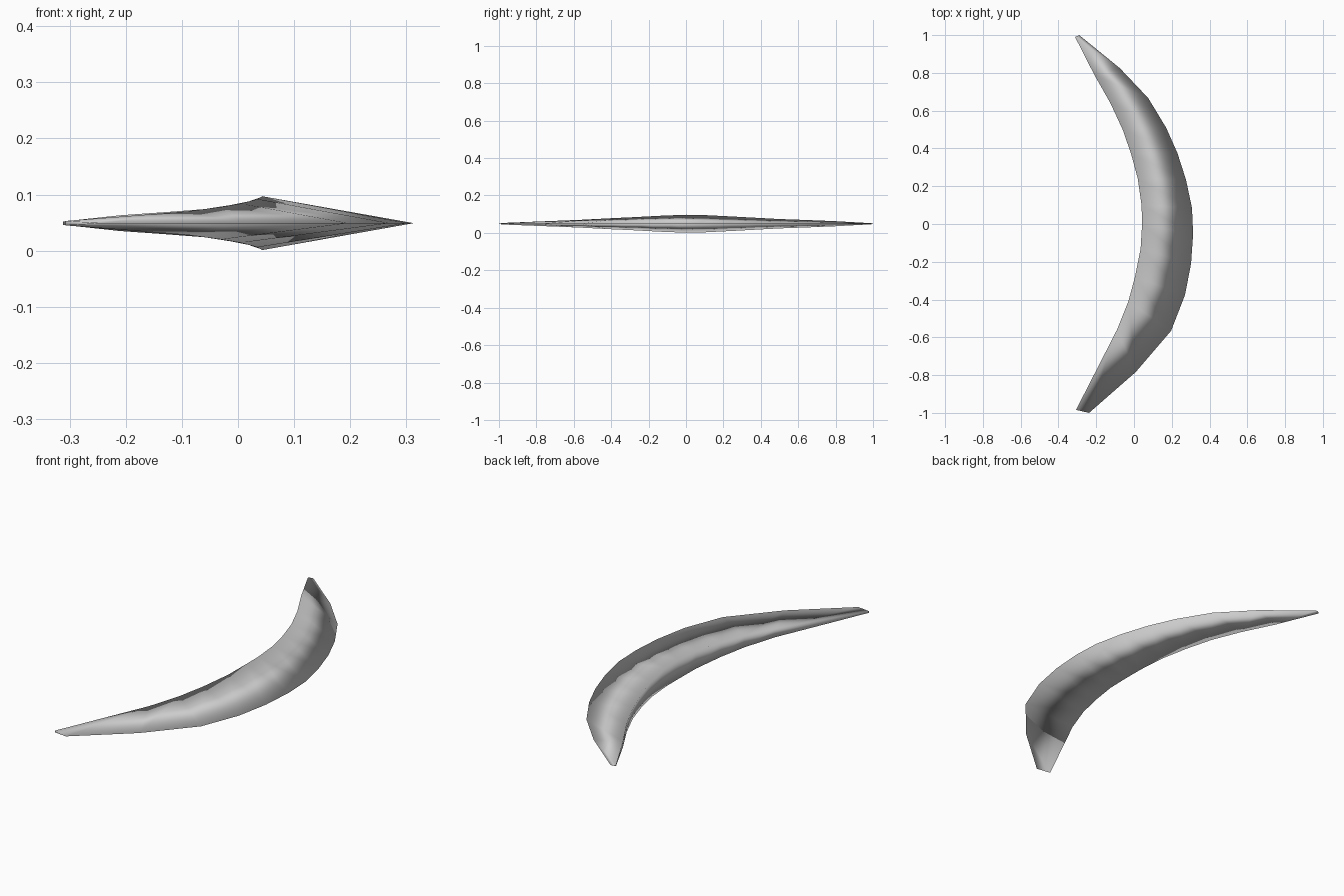
import bpy
import bmesh

# Remove the default object only
default_cube = bpy.data.objects.get("Cube")
if default_cube:
    bpy.data.objects.remove(default_cube, do_unlink=True)


def make_material(name, colour):
    material = bpy.data.materials.new(name)
    material.use_nodes = True
    material.diffuse_color = colour
    shader = material.node_tree.nodes["Principled BSDF"]
    shader.inputs["Base Color"].default_value = colour
    return material


def loft_wedge(name, stations, centre_height, material):
    """Loft triangular sections: a thick inner face tapering to a thin outer rim."""
    bm = bmesh.new()
    sections = []
    for inner_x, inner_y, outer_x, outer_y, half_thickness in stations:
        sections.append([
            bm.verts.new((inner_x, inner_y, centre_height + half_thickness)),
            bm.verts.new((outer_x, outer_y, centre_height)),
            bm.verts.new((inner_x, inner_y, centre_height - half_thickness)),
        ])

    # Skin neighbouring sections and close both tips
    for first, second in zip(sections, sections[1:]):
        for corner in range(len(first)):
            following = (corner + 1) % len(first)
            bm.faces.new((first[corner], first[following],
                          second[following], second[corner]))
    bm.faces.new(sections[0])
    bm.faces.new(sections[-1])
    bmesh.ops.recalc_face_normals(bm, faces=bm.faces[:])

    for face in bm.faces:
        face.smooth = True
    mesh = bpy.data.meshes.new(name)
    bm.to_mesh(mesh)
    bm.free()
    mesh.materials.append(material)
    part = bpy.data.objects.new(name, mesh)
    bpy.context.collection.objects.link(part)
    return part


# Sections from back tip to front tip: inner x, y, outer x, y, half thickness
crescent_stations = [
    (-.312, .99, -.29, 1, .003),
    (-.21, .79, -.075, .825, .014),
    (-.125, .64, .075, .667, .02),
    (-.06, .5, .17, .51, .025),
    (-.015, .37, .23, .375, .032),
    (.02, .24, .275, .235, .039),
    (.04, .1, .307, .085, .046),
    (.043, 0, .313, -.055, .048),
    (.035, -.13, .302, -.21, .043),
    (.005, -.28, .27, -.376, .035),
    (-.03, -.41, .196, -.566, .029),
    (-.09, -.56, .01, -.783, .021),
    (-.307, -.984, -.238, -1, .004),
]
grey = make_material("plain grey", (.6, .6, .6, 1))
loft_wedge("crescent_blade", crescent_stations, .049, grey)
